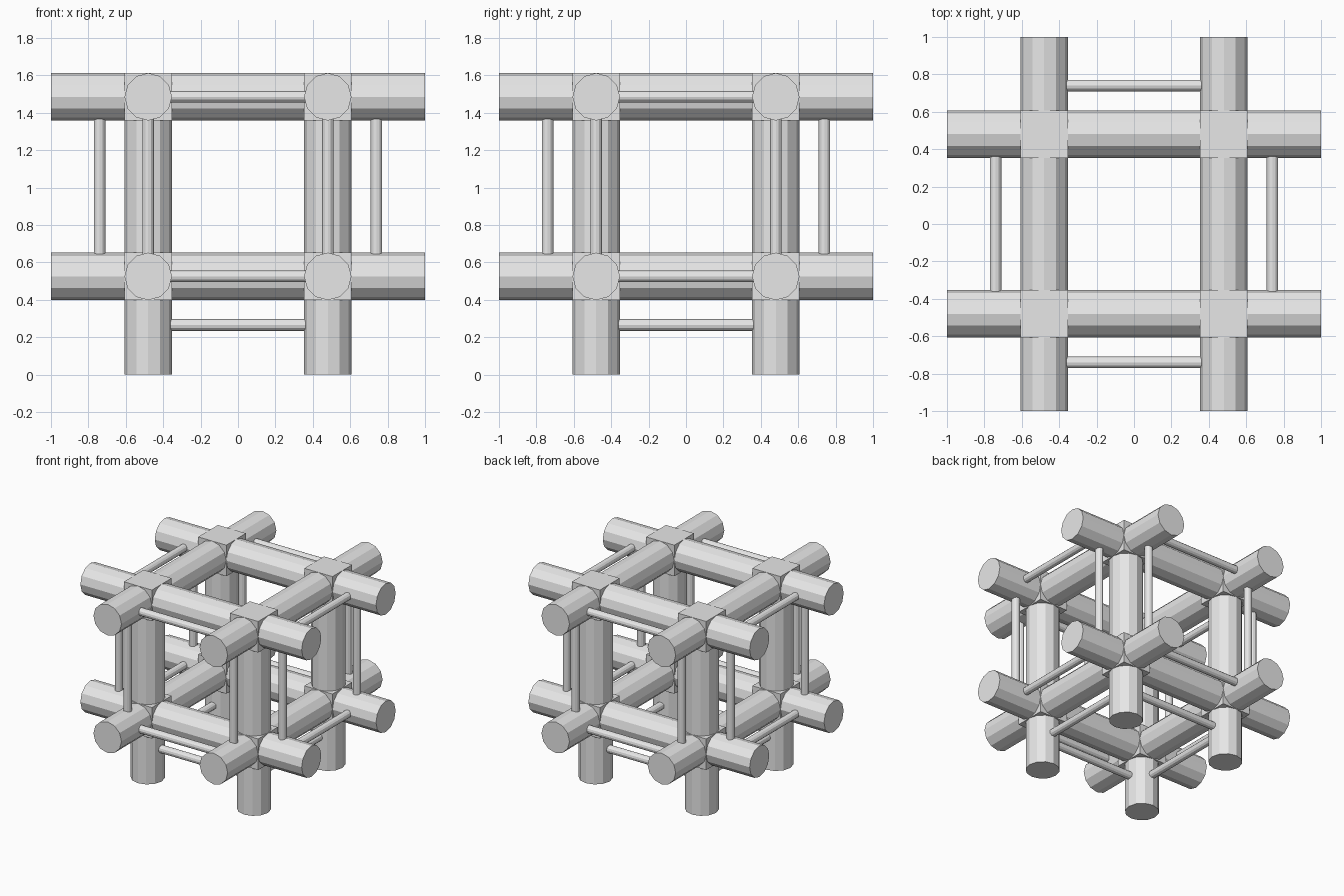
import bpy
from itertools import product
from mathutils import Matrix, Vector
import bmesh
from math import radians

cube = bpy.data.objects.get("Cube")
if cube:
    bpy.data.objects.remove(cube, do_unlink=True)

GRID = 0.48          # beam offset from the centre
LOW, HIGH = 0.525, 1.485   # heights of the two beam layers
R = 0.127            # beam radius
ROD_R = 0.031        # thin rod radius
REACH = 0.74         # rod offset, halfway along the beam stubs
FOOT = 0.265         # height of the rods between the feet
SIDES = 12

grey = bpy.data.materials.new("light grey")
grey.use_nodes = True
grey.diffuse_color = (0.8, 0.8, 0.8, 1)
grey.node_tree.nodes["Principled BSDF"].inputs["Base Color"].default_value = (0.8, 0.8, 0.8, 1)

TURN = {
    "x": Matrix.Rotation(radians(90), 4, "Y"),
    "y": Matrix.Rotation(radians(90), 4, "X"),
    "z": Matrix.Identity(4),
}


def finish(name, bm):
    mesh = bpy.data.meshes.new(name)
    bm.to_mesh(mesh)
    bm.free()
    mesh.materials.append(grey)
    bpy.context.collection.objects.link(bpy.data.objects.new(name, mesh))


def bar(name, axis, centre, radius, length):
    """Faceted cylinder along one axis."""
    bm = bmesh.new()
    bmesh.ops.create_cone(bm, cap_ends=True, segments=SIDES, radius1=radius, radius2=radius,
                          depth=length, matrix=Matrix.Translation(Vector(centre)) @ TURN[axis])
    finish(name, bm)


def block(name, centre):
    """Cube that joins three crossing beams."""
    bm = bmesh.new()
    bmesh.ops.create_cube(bm, size=2 * R, matrix=Matrix.Translation(Vector(centre)))
    finish(name, bm)


SIGNS = (-1, 1)
LAYERS = (LOW, HIGH)
MIDDLE = (LOW + HIGH) / 2
SPAN = HIGH - LOW

# Horizontal beams, with thin rods tying their stubs together
for s, z in product(SIGNS, LAYERS):
    bar("beam_across", "x", (0, s * GRID, z), R, 2)
    bar("beam_along", "y", (s * GRID, 0, z), R, 2)
    bar("rod_across", "x", (0, s * REACH, z), ROD_R, 2 * GRID)
    bar("rod_along", "y", (s * REACH, 0, z), ROD_R, 2 * GRID)

# Rods between the feet
for s in SIGNS:
    bar("foot_rod_across", "x", (0, s * GRID, FOOT), ROD_R, 2 * GRID)
    bar("foot_rod_along", "y", (s * GRID, 0, FOOT), ROD_R, 2 * GRID)

# Posts, joint blocks and upright rods at each corner
for sx, sy in product(SIGNS, SIGNS):
    x, y = sx * GRID, sy * GRID
    bar("post", "z", (x, y, HIGH / 2), R, HIGH)
    for z in LAYERS:
        block("joint_block", (x, y, z))
    bar("upright_rod_side", "z", (sx * REACH, y, MIDDLE), ROD_R, SPAN)
    bar("upright_rod_end", "z", (x, sy * REACH, MIDDLE), ROD_R, SPAN)
